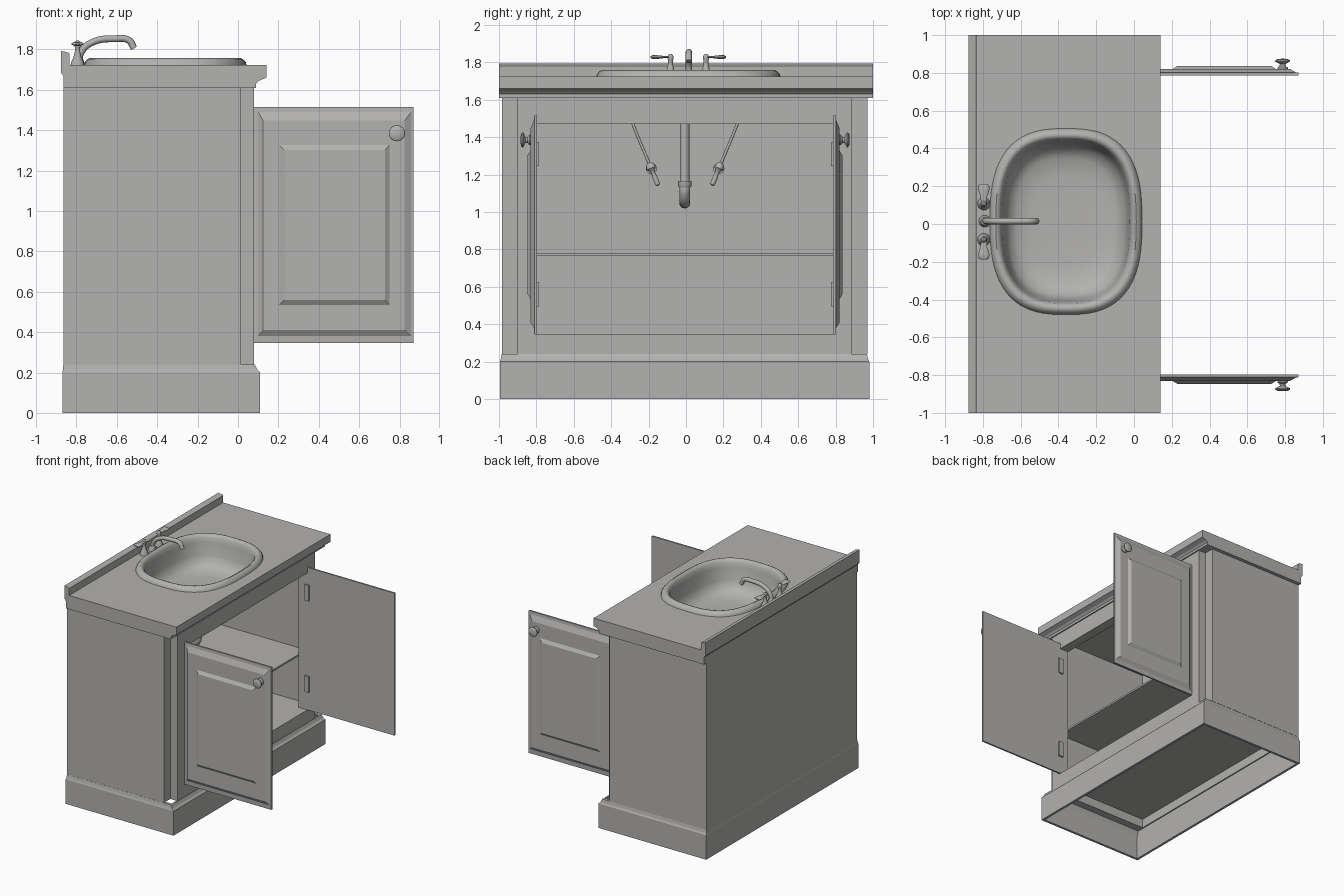
import bpy, bmesh, math
from mathutils import Vector

if "Cube" in bpy.data.objects:
    bpy.data.objects.remove(bpy.data.objects["Cube"])

mat = bpy.data.materials.new("light_grey")
mat.diffuse_color = (0.45, 0.445, 0.435, 1)
mat.use_nodes = True
mat.node_tree.nodes["Principled BSDF"].inputs["Base Color"].default_value = mat.diffuse_color
YC = -0.007                      # centre line of the cabinet


def finish(name, bm, smooth=False):
    bmesh.ops.recalc_face_normals(bm, faces=bm.faces[:])
    me = bpy.data.meshes.new(name)
    bm.to_mesh(me)
    bm.free()
    ob = bpy.data.objects.new(name, me)
    bpy.context.collection.objects.link(ob)
    me.materials.append(mat)
    if smooth:
        bpy.ops.object.select_all(action='DESELECT')
        ob.select_set(True)
        bpy.context.view_layer.objects.active = ob
        bpy.ops.object.shade_smooth_by_angle(angle=math.radians(40))
    return ob


def loft(name, rings, smooth=False, cap0=True, cap1=True, cyclic=False):
    """Skin a list of equally long point rings."""
    bm = bmesh.new()
    vs = [[bm.verts.new(p) for p in r] for r in rings]
    n = len(vs[0])
    pairs = list(zip(vs, vs[1:])) + ([(vs[-1], vs[0])] if cyclic else [])
    for a, b in pairs:
        for i in range(n):
            j = (i + 1) % n
            bm.faces.new((a[i], a[j], b[j], b[i]))
    if cap0 and not cyclic:
        bm.faces.new(vs[0])
    if cap1 and not cyclic:
        bm.faces.new(vs[-1])
    return finish(name, bm, smooth)


def rect(x0, x1, y0, y1, z):
    return [(x0, y0, z), (x1, y0, z), (x1, y1, z), (x0, y1, z)]


def box(name, x0, x1, y0, y1, z0, z1):
    return loft(name, [rect(x0, x1, y0, y1, z0), rect(x0, x1, y0, y1, z1)])


def oval(a, b, z, n=64, e=2.7):
    """Superellipse ring around the sink centre."""
    pts = []
    for i in range(n):
        t = 2 * math.pi * i / n
        c, s = math.cos(t), math.sin(t)
        pts.append((-0.36 + a * math.copysign(abs(c) ** (2 / e), c),
                    0.013 + b * math.copysign(abs(s) ** (2 / e), s), z))
    return pts


def lathe(name, origin, axis, profile, n=24, squash=1.0):
    """Turned shape: profile is (radius, distance along axis)."""
    o, d = Vector(origin), Vector(axis).normalized()
    u = Vector((1, 0, 0)) if abs(d.x) < 0.9 else Vector((0, 1, 0))
    u = (u - d * u.dot(d)).normalized()
    v = d.cross(u)
    rings = []
    for r, h in profile:
        rings.append([o + d * h + r * (u * math.cos(2 * math.pi * k / n)
                      + v * squash * math.sin(2 * math.pi * k / n)) for k in range(n)])
    return loft(name, rings, True)


def tube(name, pts, r):
    """Round pipe along a smooth path."""
    cu = bpy.data.curves.new(name, 'CURVE')
    cu.dimensions = '3D'
    cu.bevel_depth = r
    cu.bevel_resolution = 4
    cu.use_fill_caps = True
    sp = cu.splines.new('BEZIER')
    sp.bezier_points.add(len(pts) - 1)
    for p, co in zip(sp.bezier_points, pts):
        p.co = co
        p.handle_left_type = p.handle_right_type = 'AUTO'
    ob = bpy.data.objects.new(name, cu)
    bpy.context.collection.objects.link(ob)
    cu.materials.append(mat)
    return ob


# plinth: hollow skirting with a moulded top edge
loft("plinth", [rect(-0.85, 0.07, -0.96, 0.945, 0.24), rect(-0.85, 0.09, -0.975, 0.96, 0.2),
                rect(-0.85, 0.09, -0.975, 0.96, 0), rect(-0.87, 0.11, -0.995, 0.98, 0),
                rect(-0.87, 0.11, -0.995, 0.98, 0.2), rect(-0.867, 0.095, -0.99, 0.973, 0.215),
                rect(-0.865, 0.083, -0.985, 0.968, 0.24)], cyclic=True)

# cabinet carcass
for s, n in ((-1, "front"), (1, "back")):
    ys = sorted((YC + s * 0.977, YC + s * 0.89))
    box(n + "_side_panel", -0.865, 0.015, *ys, 0.24, 1.612)
    ys = sorted((YC + s * 0.893, YC + s * 0.793))
    box(n + "_stile", 0.0, 0.08, *ys, 0.24, 1.612)
box("rear_panel", -0.865, -0.84, YC - 0.89, YC + 0.89, 0.24, 1.612)
box("top_rail", 0.0, 0.08, YC - 0.793, YC + 0.793, 1.47, 1.612)
box("bottom_rail", 0.0, 0.08, YC - 0.793, YC + 0.793, 0.24, 0.345)
box("cabinet_floor", -0.84, 0.0, YC - 0.89, YC + 0.89, 0.315, 0.343)
box("shelf", -0.84, 0.0, YC - 0.89, YC + 0.89, 0.765, 0.78)

# countertop with backsplash, one extruded profile
prof = [(-0.877, 1.685), (-0.865, 1.67), (-0.865, 1.61), (0.09, 1.61), (0.09, 1.63),
        (0.105, 1.645), (0.14, 1.66), (0.14, 1.723), (-0.835, 1.723), (-0.835, 1.78),
        (-0.842, 1.785), (-0.877, 1.793)]
top = loft("countertop", [[(x, y, z) for x, z in prof] for y in (-1, 1)])
cutter = loft("sink_hole_cutter", [oval(0.37, 0.46, 1.5), oval(0.37, 0.46, 1.9)])
cutter.hide_render = True
cutter.hide_viewport = True
cutter.display_type = 'WIRE'
mod = top.modifiers.new("sink_hole", 'BOOLEAN')
mod.operation = 'DIFFERENCE'
mod.solver = 'EXACT'
mod.object = cutter

# sink: rolled rim and bowl
loft("sink", [oval(*r) for r in (
    (0.403, 0.493, 1.722), (0.398, 0.488, 1.738), (0.385, 0.475, 1.752), (0.372, 0.462, 1.758),
    (0.358, 0.446, 1.754), (0.346, 0.434, 1.738), (0.337, 0.426, 1.70), (0.325, 0.41, 1.60),
    (0.305, 0.388, 1.545), (0.26, 0.335, 1.512), (0.18, 0.235, 1.502), (0.05, 0.065, 1.5))],
    True, cap0=False)

# doors opened at right angles, with bevelled edge and raised panel
DOOR = [(0.08, 0.87, 0.345, 1.515, 0), (0.08, 0.87, 0.345, 1.515, 0.014),
        (0.10, 0.857, 0.38, 1.49, 0.016), (0.125, 0.825, 0.41, 1.447, 0.034),
        (0.205, 0.75, 0.535, 1.327, 0.034), (0.23, 0.727, 0.56, 1.302, 0.05)]
KNOB = [(0.028, 0.03), (0.028, 0.04), (0.016, 0.05), (0.015, 0.06), (0.03, 0.068),
        (0.04, 0.074), (0.039, 0.08), (0.028, 0.086), (0.008, 0.088)]
for s, n in ((-1, "front"), (1, "back")):
    def yy(d):
        return -0.005 + s * (0.792 + d)
    loft(n + "_door", [[(x0, yy(d), z0), (x1, yy(d), z0), (x1, yy(d), z1), (x0, yy(d), z1)]
                       for x0, x1, z0, z1, d in DOOR])
    lathe(n + "_knob", (0.787, yy(0), 1.385), (0, s, 0), KNOB)
    for z in (0.56, 1.31):
        ys = sorted((yy(-0.012), yy(0.004)))
        box(n + "_hinge", 0.06, 0.10, *ys, z - 0.065, z + 0.065)

# faucet spout
tube("spout", [(-0.79, 0.015, 1.72), (-0.775, 0.015, 1.79), (-0.715, 0.015, 1.838),
               (-0.61, 0.015, 1.853), (-0.54, 0.015, 1.845), (-0.515, 0.015, 1.805)], 0.017)
lathe("spout_base", (-0.79, 0.015, 1.72), (0, 0, 1), [(0.032, 0), (0.03, 0.015), (0.02, 0.04)])

# faucet handles, supply hoses and stop valves on both sides
for s, n in ((-1, "front"), (1, "back")):
    y = 0.012 + s * 0.095
    lathe(n + "_handle_post", (-0.795, y, 1.72), (0, 0, 1),
          [(0.034, 0), (0.032, 0.015), (0.02, 0.04), (0.013, 0.07), (0.013, 0.09),
           (0.017, 0.1), (0.014, 0.118), (0.006, 0.125)], 16)
    lathe(n + "_handle_lever", (-0.795, y, 1.828), (0, s, 0),
          [(0.014, 0), (0.018, 0.04), (0.03, 0.075), (0.028, 0.098), (0.014, 0.106)], 16, 0.35)
    yo = YC + 0.002
    tube(n + "_supply_hose", [(-0.78, yo + s * 0.33, 1.61), (-0.78, yo + s * 0.277, 1.465),
                              (-0.78, yo + s * 0.18, 1.23)], 0.008)
    lathe(n + "_stop_valve", (-0.78, yo + s * 0.192, 1.262), (0, -s * 0.4, -1),
          [(0.012, 0), (0.022, 0.012), (0.026, 0.03), (0.015, 0.045), (0.01, 0.06),
           (0.013, 0.075), (0.013, 0.125), (0.005, 0.13)], 16)
    lathe(n + "_valve_pipe", (-0.84, yo + s * 0.18, 1.232), (1, 0, 0),
          [(0.03, 0), (0.03, 0.01), (0.012, 0.012), (0.012, 0.075)], 16)

# drain pipe, collar and elbow to the rear panel
lathe("drain_pipe", (-0.36, YC, 1.505), (0, 0, -1), [(0.05, 0), (0.05, 0.02), (0.026, 0.03),
                                                   (0.026, 0.38)])
lathe("drain_collar", (-0.36, YC, 1.165), (0, 0, -1), [(0.036, 0), (0.036, 0.025), (0.03, 0.035)])
tube("drain_elbow", [(-0.36, YC, 1.15), (-0.365, YC, 1.10), (-0.41, YC, 1.055),
                     (-0.48, YC, 1.05), (-0.845, YC, 1.05)], 0.029)
